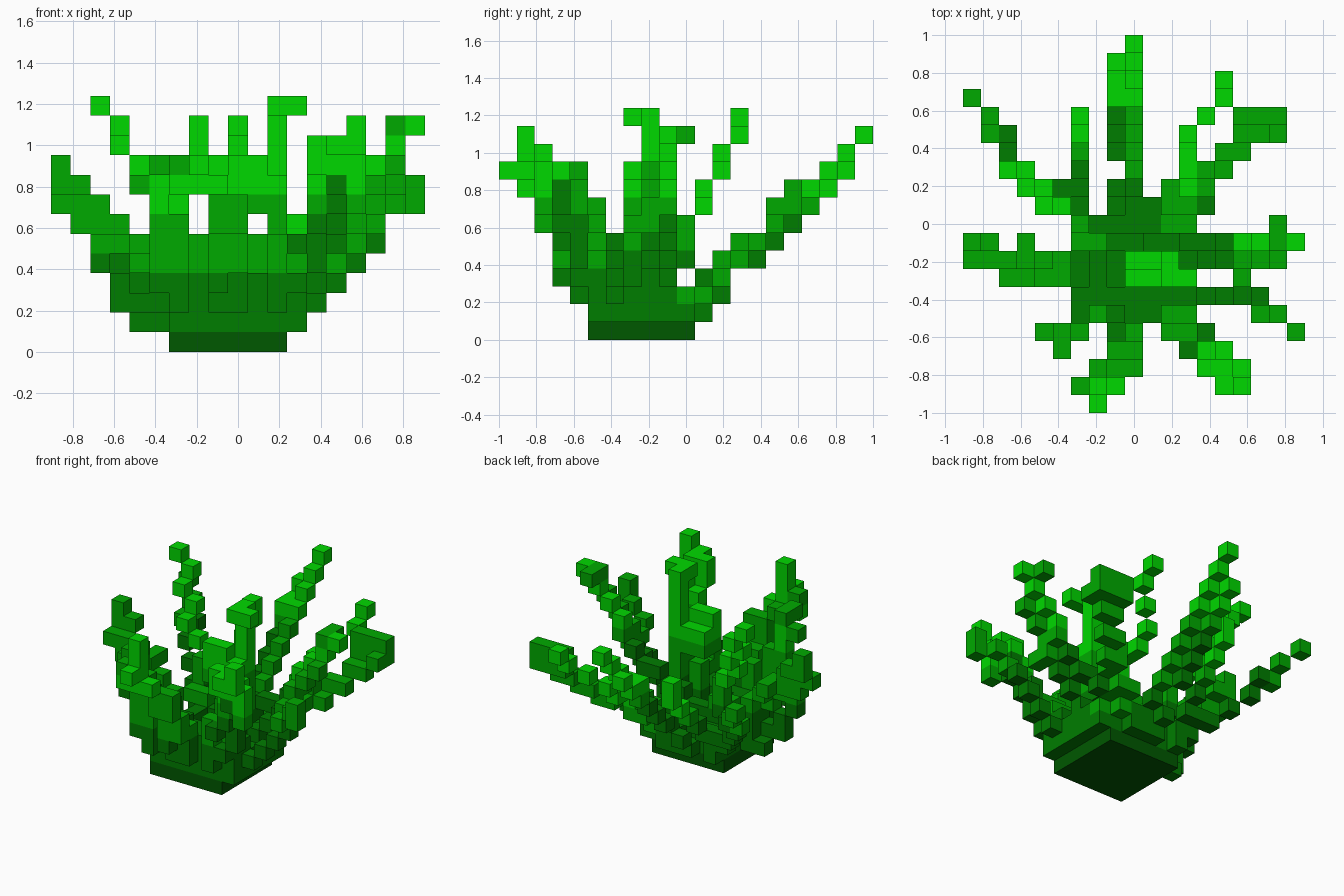
import bpy, bmesh
from mathutils import Vector

cube = bpy.data.objects.get("Cube")
if cube:
    bpy.data.objects.remove(cube, do_unlink=True)

V = 2 / 21          # block size
NX, NY = 19, 21     # grid width and depth in blocks


def lin(c):
    c /= 255
    return c / 12.92 if c < 0.04045 else ((c + 0.055) / 1.055) ** 2.4


def material(name, rgb):
    m = bpy.data.materials.new(name)
    col = (*[lin(c) for c in rgb], 1)
    m.use_nodes = True
    m.diffuse_color = col
    b = m.node_tree.nodes["Principled BSDF"]
    b.inputs["Base Color"].default_value = col
    b.inputs["Roughness"].default_value = 0.9
    return m


MATS = [material("deep green", (0, 88, 0)), material("dark green", (0, 125, 0)),
        material("mid green", (0, 170, 0)), material("bright green", (0, 216, 0))]

parts = {}      # part name -> {block: colour index}
taken = set()


def shade(k, mid, bright):
    return 3 if k >= bright else 2 if k >= mid else 1


def put(name, cell, colour):
    if cell not in taken:
        taken.add(cell)
        parts.setdefault(name, {})[cell] = colour


def strand(name, mid, bright, *pts):
    """Rows of blocks joining the waypoints, coloured by height."""
    put(name, pts[0], shade(pts[0][2], mid, bright))
    for a, b in zip(pts, pts[1:]):
        a, d = Vector(a), Vector(b) - Vector(a)
        n = int(max(abs(c) for c in d))
        for s in range(1, n + 1):
            p = tuple(int(c + 0.5) for c in a + d * (s / n))
            put(name, p, shade(p[2], mid, bright))


def block(name, mid, bright, xs, ys, zs):
    for i in range(xs[0], xs[1] + 1):
        for j in range(ys[0], ys[1] + 1):
            for k in range(zs[0], zs[1] + 1):
                put(name, (i, j, k), 0 if k == 0 else shade(k, mid, bright))


# Root slab and dense core
block("root_slab", 9, 9, (6, 11), (5, 10), (0, 0))
block("core", 2, 9, (11, 12), (10, 10), (2, 2))
block("core", 9, 9, (6, 12), (5, 10), (1, 2))
block("core", 9, 9, (6, 12), (5, 6), (3, 3))
block("core", 9, 9, (7, 7), (7, 9), (3, 3))
block("core", 4, 9, (7, 7), (5, 5), (4, 5))
block("core", 9, 9, (8, 8), (5, 5), (4, 4))
block("core", 4, 9, (11, 12), (5, 5), (3, 4))

# Central stalk with an overhanging lump and a bent cap
block("central_stalk", 5, 8, (11, 11), (8, 8), (3, 12))
block("central_stalk", 5, 8, (11, 12), (7, 7), (12, 12))
block("central_stalk", 5, 8, (11, 11), (7, 7), (3, 8))
block("central_stalk", 5, 8, (9, 10), (7, 8), (7, 8))
block("central_stalk", 5, 8, (9, 10), (7, 7), (9, 9))
block("central_stalk", 4, 8, (10, 10), (7, 7), (3, 5))

# Long back branch: a lower and an upper strand
strand("back_branch", 7, 8, (8, 11, 1), (8, 12, 2))
strand("back_branch", 7, 8, (8, 14, 4), (8, 16, 6), (8, 17, 7), (8, 17, 8),
       (8, 18, 8), (8, 19, 9))
strand("back_branch", 4, 8, (9, 11, 2), (9, 17, 8), (9, 20, 11))
strand("back_branch", 9, 9, (9, 11, 1), (10, 11, 1), (10, 11, 2))

# Back branches on the right-hand side of the model
strand("low_back_branch", 7, 99, (6, 11, 1), (5, 11, 2), (5, 12, 3), (4, 12, 3), (2, 14, 5),
       (2, 15, 6))
strand("low_back_branch", 6, 99, (1, 15, 6), (1, 16, 7), (0, 17, 8))
strand("tall_back_branch", 5, 7, (7, 9, 3), (6, 10, 4), (6, 10, 6), (5, 11, 7),
       (4, 11, 8), (4, 12, 9), (3, 12, 10), (3, 13, 11), (2, 13, 12))
strand("thin_back_branch", 5, 6, (6, 11, 2), (6, 16, 7), (6, 16, 8))

# Back branches on the left-hand side of the model
strand("bright_back_branch", 3, 4, (11, 11, 3), (11, 12, 3), (12, 12, 4),
       (12, 14, 5), (12, 15, 6), (13, 16, 7), (14, 17, 8), (14, 18, 9))
strand("bright_back_branch", 2, 99, (11, 11, 2), (12, 11, 3), (12, 12, 3), (13, 13, 5))
strand("broad_back_branch", 4, 99, (13, 11, 3), (13, 12, 4), (14, 13, 4),
       (14, 14, 5), (15, 14, 5), (15, 15, 6))
strand("broad_back_branch", 4, 99, (15, 15, 6), (16, 15, 6), (17, 15, 7))
strand("broad_back_branch", 4, 99, (15, 16, 7), (16, 16, 7))
strand("broad_back_branch", 4, 99, (15, 16, 8), (17, 16, 8), (17, 16, 7))

# Left side branch with a hooked tip
strand("left_branch", 7, 8, (8, 9, 3), (9, 9, 3), (11, 9, 4), (13, 9, 5), (14, 9, 6),
       (15, 9, 8), (16, 9, 9), (17, 9, 10), (18, 9, 11))
strand("left_branch", 6, 99, (12, 8, 3), (13, 8, 4), (14, 8, 5), (15, 8, 6), (15, 7, 6))
strand("left_branch", 6, 99, (15, 8, 7), (16, 8, 8), (17, 8, 9))
strand("left_branch", 6, 99, (17, 9, 11), (17, 10, 11))

# Low dark branch sweeping out to the left
strand("sweeping_branch", 6, 99, (12, 6, 1), (16, 6, 5), (16, 5, 6), (17, 5, 7),
       (18, 4, 7), (18, 4, 8))

# Right side branch: dark underside, lighter top
strand("right_branch", 5, 99, (5, 8, 1), (4, 8, 1), (4, 7, 2), (3, 7, 2), (3, 7, 3), (2, 7, 4),
       (2, 7, 5), (2, 8, 6), (1, 8, 6), (1, 8, 7), (0, 8, 7), (0, 9, 8), (0, 9, 9))
strand("right_branch", 4, 99, (5, 7, 2), (5, 7, 4), (4, 7, 4), (3, 7, 5))
strand("right_branch", 4, 99, (5, 8, 2), (5, 8, 4), (4, 8, 5), (3, 8, 6), (3, 9, 6))
strand("right_branch", 4, 99, (2, 8, 7), (1, 9, 8))
strand("right_branch", 4, 99, (6, 9, 4), (7, 9, 4))

# Front branch leaning to the left: dark stem, bright crown
strand("front_left_branch", 4, 99, (11, 4, 2), (11, 4, 5), (12, 4, 5))
strand("front_left_branch", 9, 9, (12, 3, 5), (13, 3, 6), (14, 3, 7), (14, 3, 8), (14, 2, 8))
strand("front_left_branch", 9, 9, (12, 4, 3), (13, 4, 4), (13, 4, 6))
strand("front_left_branch", 6, 8, (13, 3, 7), (13, 3, 8), (13, 2, 9), (13, 2, 10))
strand("front_left_branch", 6, 8, (14, 3, 9), (14, 2, 9), (15, 2, 9), (15, 1, 10), (15, 1, 11))
strand("front_left_branch", 6, 8, (14, 2, 10), (14, 1, 10))
strand("front_left_branch", 6, 8, (15, 2, 7), (15, 2, 8))

# Front branch
strand("front_branch", 4, 8, (8, 4, 2), (8, 3, 3), (8, 3, 5), (8, 2, 6), (8, 2, 7),
       (8, 1, 8), (7, 0, 9))
strand("front_branch", 4, 8, (9, 4, 2), (9, 4, 4), (9, 3, 4), (9, 3, 5), (9, 2, 6), (9, 2, 7))
strand("front_branch", 4, 99, (7, 2, 8))
strand("front_branch", 4, 8, (6, 1, 8), (7, 1, 8), (7, 1, 11))
strand("front_branch", 4, 99, (6, 1, 9))

# Front branch leaning to the right
strand("front_right_branch", 4, 99, (6, 4, 2), (6, 4, 6))
strand("front_right_branch", 4, 7, (5, 4, 3), (5, 4, 8))
strand("front_right_branch", 4, 99, (4, 4, 8), (5, 4, 9), (5, 3, 9))

# Faces of a block: outward direction and two spanning axes
SIDES = [(Vector(n), Vector(u), Vector(n).cross(Vector(u))) for n, u in (
    ((1, 0, 0), (0, 1, 0)), ((-1, 0, 0), (0, 1, 0)), ((0, 1, 0), (0, 0, 1)),
    ((0, -1, 0), (0, 0, 1)), ((0, 0, 1), (1, 0, 0)), ((0, 0, -1), (1, 0, 0)))]


def build(name, cells):
    bm = bmesh.new()
    for (i, j, k), colour in cells.items():
        c = Vector((i + 0.5 - NX / 2, j + 0.5 - NY / 2, k + 0.5))
        for n, u, w in SIDES:
            if (i + int(n.x), j + int(n.y), k + int(n.z)) in taken:
                continue
            quad = [bm.verts.new((c + n * 0.5 + u * a + w * b) * V)
                    for a, b in ((-.5, -.5), (.5, -.5), (.5, .5), (-.5, .5))]
            bm.faces.new(quad).material_index = colour
    bmesh.ops.remove_doubles(bm, verts=bm.verts, dist=1e-4)
    me = bpy.data.meshes.new(name)
    bm.to_mesh(me)
    bm.free()
    for m in MATS:
        me.materials.append(m)
    bpy.context.collection.objects.link(bpy.data.objects.new(name, me))


for part, cells in parts.items():
    build(part, cells)
